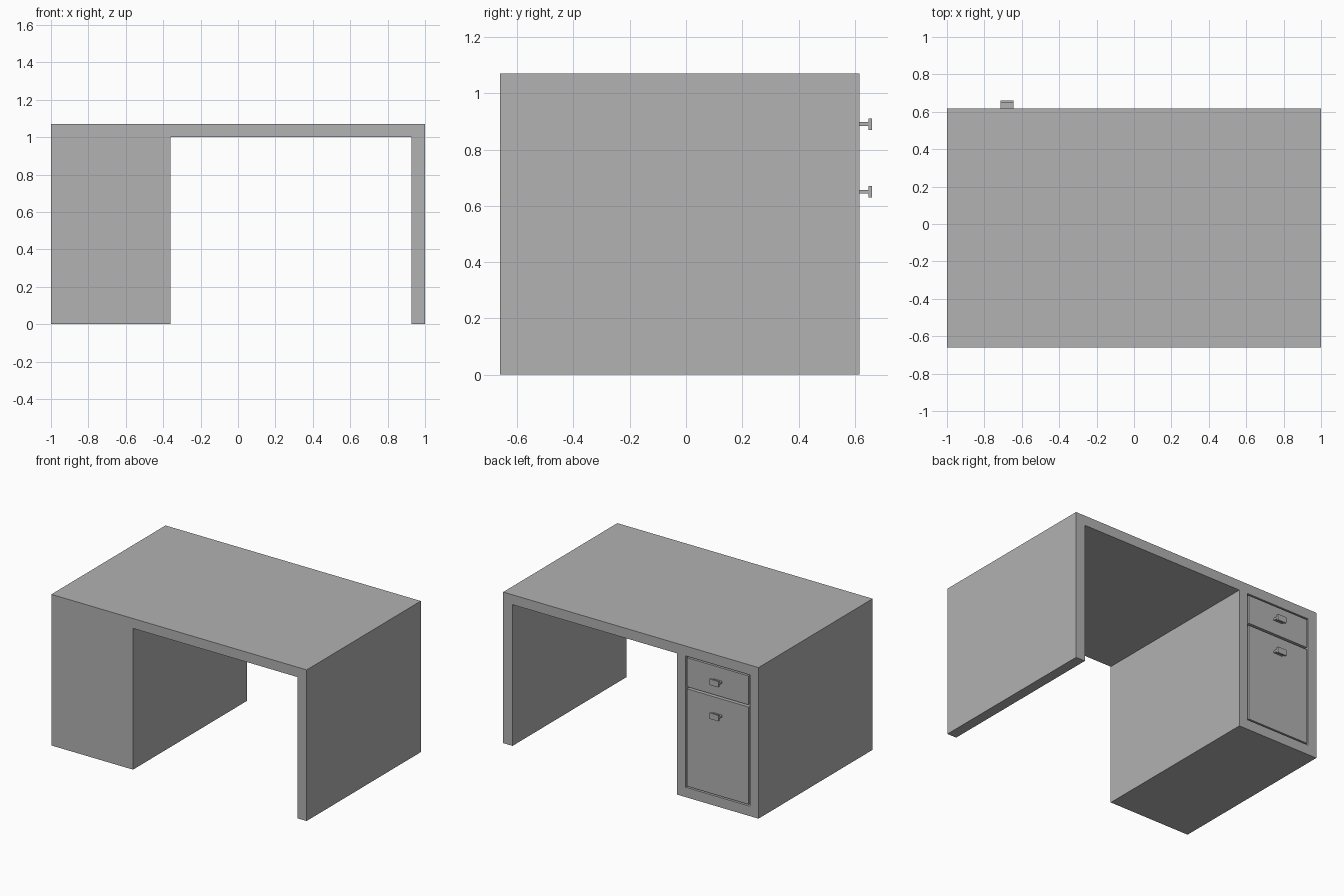
import bpy
import bmesh
from mathutils import Vector

default = bpy.data.objects.get("Cube")
if default:
    bpy.data.objects.remove(default, do_unlink=True)

grey = bpy.data.materials.new("plain_grey")
grey.use_nodes = True
colour = (0.445, 0.445, 0.445, 1)
grey.diffuse_color = colour
grey.node_tree.nodes["Principled BSDF"].inputs["Base Color"].default_value = colour

FRONT, BACK, HEIGHT = -0.66, 0.617, 1.07


def finish(name, bm):
    bmesh.ops.recalc_face_normals(bm, faces=bm.faces)
    mesh = bpy.data.meshes.new(name)
    bm.to_mesh(mesh)
    bm.free()
    mesh.materials.append(grey)
    obj = bpy.data.objects.new(name, mesh)
    bpy.context.collection.objects.link(obj)
    return obj


def extrude_y(name, outline, y0, y1):
    """Extrude an x-z outline from y0 to y1."""
    bm = bmesh.new()
    face = bm.faces.new([bm.verts.new((x, y0, z)) for x, z in outline])
    result = bmesh.ops.extrude_face_region(bm, geom=[face])
    verts = [v for v in result["geom"] if isinstance(v, bmesh.types.BMVert)]
    bmesh.ops.translate(bm, verts=verts, vec=Vector((0, y1 - y0, 0)))
    return finish(name, bm)


def box(name, x0, x1, y0, y1, z0, z1):
    return extrude_y(name, [(x0, z0), (x1, z0), (x1, z1), (x0, z1)], y0, y1)


# Desk body: cabinet, top and side panel in one profile
desk = extrude_y("desk_body", [
    (-1, 0), (-0.36, 0), (-0.36, 1), (0.927, 1),
    (0.927, 0), (1, 0), (1, HEIGHT), (-1, HEIGHT)], FRONT, BACK)

# Drawer opening
cutter = box("drawer_opening_cutter", -0.932, -0.428, BACK - 0.07, BACK + 0.1, 0.07, 1.0)
cutter.hide_render = True
cut = desk.modifiers.new("drawer_opening", "BOOLEAN")
cut.operation = "DIFFERENCE"
cut.solver = "EXACT"
cut.object = cutter
bpy.context.view_layer.objects.active = desk
bpy.ops.object.modifier_apply(modifier=cut.name)
bpy.data.objects.remove(cutter, do_unlink=True)

# Drawer fronts, each with a T-shaped pull
for label, z0, z1, pull_z in (("upper", 0.785, 0.99, 0.89), ("lower", 0.08, 0.77, 0.65)):
    box(label + "_drawer_front", -0.922, -0.438, BACK - 0.06, BACK, z0, z1)
    outline = [(BACK, -0.007), (0.648, -0.007), (0.648, -0.021), (0.66, -0.021),
               (0.66, 0.021), (0.648, 0.021), (0.648, 0.007), (BACK, 0.007)]
    bm = bmesh.new()
    face = bm.faces.new([bm.verts.new((-0.715, y, pull_z + z)) for y, z in outline])
    ext = bmesh.ops.extrude_face_region(bm, geom=[face])
    moved = [v for v in ext["geom"] if isinstance(v, bmesh.types.BMVert)]
    bmesh.ops.translate(bm, verts=moved, vec=Vector((0.07, 0, 0)))
    finish(label + "_drawer_pull", bm)
